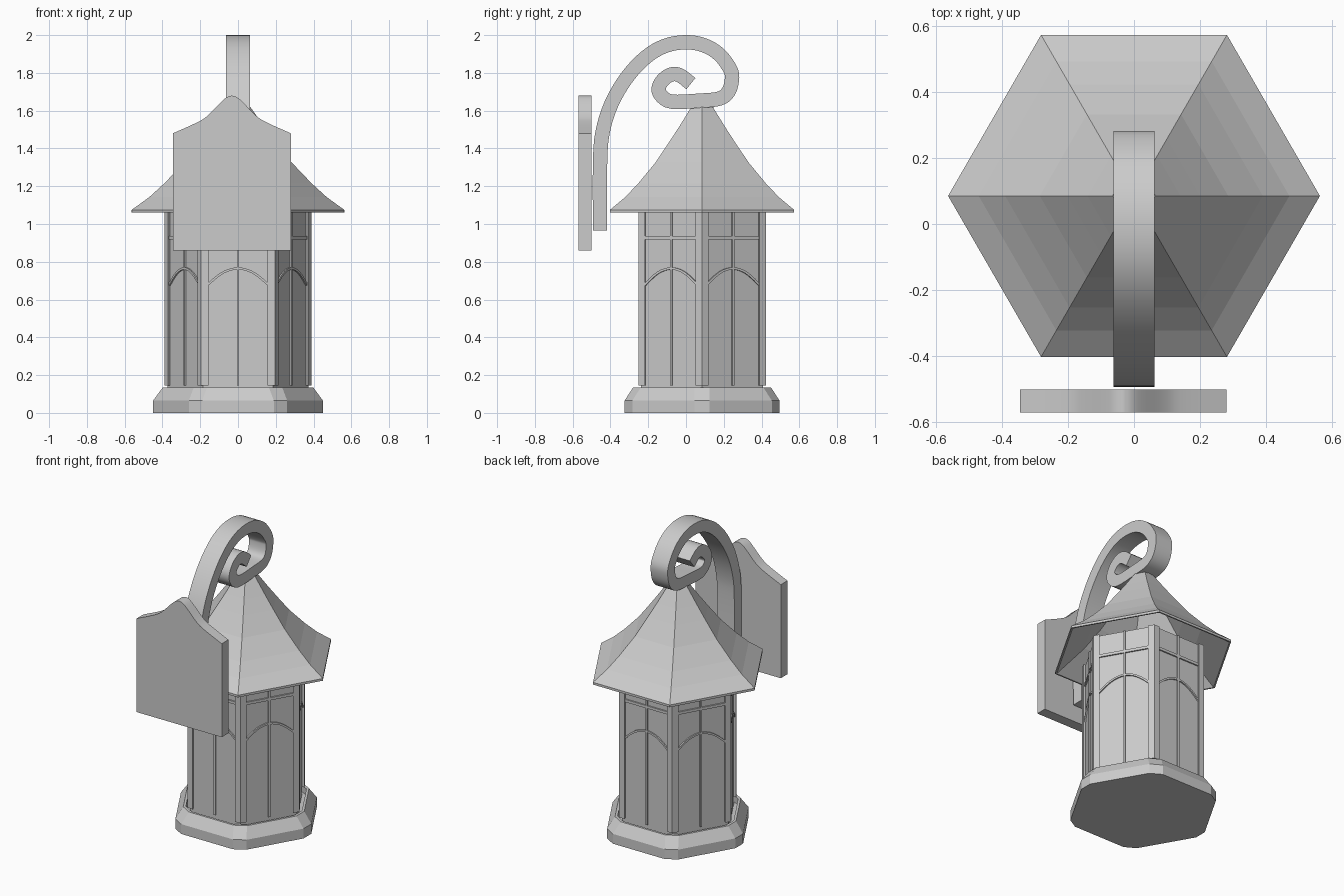
import bpy, bmesh, math
from mathutils import Vector

if "Cube" in bpy.data.objects:
    bpy.data.objects.remove(bpy.data.objects["Cube"])

CY = 0.085  # lantern axis
mat = bpy.data.materials.new("grey_metal")
mat.diffuse_color = (0.6, 0.6, 0.6, 1)
mat.use_nodes = True
mat.node_tree.nodes["Principled BSDF"].inputs["Base Color"].default_value = mat.diffuse_color

def make(name, verts, faces):
    me = bpy.data.meshes.new(name)
    me.from_pydata(verts, [], faces)
    bm = bmesh.new(); bm.from_mesh(me)
    bmesh.ops.recalc_face_normals(bm, faces=bm.faces)
    bm.to_mesh(me); bm.free()
    ob = bpy.data.objects.new(name, me)
    bpy.context.collection.objects.link(ob)
    me.materials.append(mat)
    return ob

def smooth(ob, deg):
    bpy.ops.object.select_all(action='DESELECT')
    ob.select_set(True)
    bpy.context.view_layer.objects.active = ob
    bpy.ops.object.shade_smooth_by_angle(angle=math.radians(deg))

def loft(name, rings, caps=True):
    n = len(rings[0])
    faces = [(i*n+j, i*n+(j+1) % n, (i+1)*n+(j+1) % n, (i+1)*n+j)
             for i in range(len(rings)-1) for j in range(n)]
    if caps:
        faces += [tuple(range(n)), tuple(range((len(rings)-1)*n, len(rings)*n))]
    return make(name, [v for r in rings for v in r], faces)

def ring(r, z, n=6):
    return [(r*math.cos(math.tau*k/n), CY + r*math.sin(math.tau*k/n), z) for k in range(n)]

def cut_ring(ap, z, c=0.047):
    # hexagon with clipped corners
    R = ap / math.cos(math.pi/6)
    h = [Vector((R*math.cos(k*math.pi/3), CY + R*math.sin(k*math.pi/3), z)) for k in range(6)]
    out = []
    for k in range(6):
        out += [h[k] + (h[k-1]-h[k]).normalized()*c, h[k] + (h[(k+1) % 6]-h[k]).normalized()*c]
    return out

def spline(pts, sub):
    # Catmull-Rom through 2D points
    p = [Vector(q) for q in pts]
    p = [2*p[0]-p[1]] + p + [2*p[-1]-p[-2]]
    out = []
    for i in range(1, len(p)-2):
        a, b, c, d = p[i-1:i+3]
        for s in range(sub):
            t = s/sub
            out.append(0.5*(2*b + (c-a)*t + (2*a-5*b+4*c-d)*t*t + (3*b-a-3*c+d)*t**3))
    return out + [p[-2]]

def strip(name, path, half, place, lo, hi):
    # ribbon of given half thickness along a 2D path, extruded from lo to hi
    rings = []
    for i, q in enumerate(path):
        t = (path[min(i+1, len(path)-1)] - path[max(i-1, 0)]).normalized()
        n = Vector((-t.y, t.x))*half
        a, b = q+n, q-n
        rings.append([place(a, lo), place(b, lo), place(b, hi), place(a, hi)])
    return loft(name, rings)

# base tray with recessed floor
loft("base", [cut_ring(.41, 0), cut_ring(.41, .065), cut_ring(.365, .135),
              cut_ring(.35, .135), cut_ring(.35, .09)])

# lantern body panes
loft("glass_body", [ring(.372, .09), ring(.372, 1.07)])

# roof shell, flared
outer = [(.5625, 1.075), (.47, 1.142), (.39, 1.215), (.285, 1.325), (.20, 1.435),
         (.14, 1.515), (.065, 1.62)]
inner = [(.03, 1.60), (.125, 1.495), (.27, 1.31), (.375, 1.20), (.552, 1.06)]
rp = [(.5625, 1.06)] + outer + inner + [(.5625, 1.06)]
loft("roof", [ring(r, z) for r, z in rp], caps=False)
loft("roof_cap", [ring(.06, 1.58, 24), ring(.06, 1.622, 24)])

# corner posts and tracery on each of the six sides
arch = spline([(-.165, .675), (-.11, .722), (-.06, .752), (0, .765), (.06, .752), (.11, .722), (.165, .675)], 3)
for k in range(6):
    a = k*math.pi/3
    R = .39
    e = Vector((math.cos(a), math.sin(a)))
    d1 = Vector((math.cos(a+2*math.pi/3), math.sin(a+2*math.pi/3)))
    d2 = Vector((math.cos(a-2*math.pi/3), math.sin(a-2*math.pi/3)))
    prof = [e*R, e*R + d1*.04, e*(R-.05), e*R + d2*.04]
    loft("corner_post_%d" % k, [[(q.x, q.y+CY, z) for q in prof] for z in (.145, 1.07)])
    f = a + math.pi/6
    nx, ny = math.cos(f), math.sin(f)
    place = lambda q, d: (nx*d - ny*q.x, CY + ny*d + nx*q.x, q.y)
    def bar(name, p, q, h):
        strip(name, [Vector(p), Vector(q)], h, place, .318, .331)
    bar("centre_bar_%d" % k, (0, .145), (0, 1.07), .006)
    bar("cross_bar_%d" % k, (-.18, .927), (.18, .927), .009)
    strip("arch_bar_%d" % k, arch, .006, place, .318, .331)

# scroll bracket
path = spline([(-.455, .966), (-.455, 1.315), (-.442, 1.484), (-.394, 1.638), (-.31, 1.78),
               (-.209, 1.886), (-.108, 1.944), (-.003, 1.962), (.093, 1.947), (.177, 1.897),
               (.235, 1.817), (.243, 1.765), (.225, 1.701), (.177, 1.664), (.071, 1.653),
               (-.077, 1.648), (-.135, 1.685), (-.143, 1.727), (-.114, 1.77), (-.071, 1.793),
               (-.029, 1.785), (.026, 1.743)], 4)
smooth(strip("scroll_bracket", path, .038, lambda q, x: (x, q.x, q.y), -.0625, .0625), 30)

# wall plate with ogee top
half = spline([(.3125, 1.48), (.19, 1.535), (.13, 1.572), (.055, 1.648), (.025, 1.672), (0, 1.68)], 4)
top = [(q.x, q.y) for q in half]
outline = [(-.3125, .86), (.3125, .86)] + top + [(-x, z) for x, z in reversed(top[:-1])]
smooth(loft("wall_plate", [[(x-.0325, y, z) for x, z in outline] for y in (-.57, -.50)]), 30)
